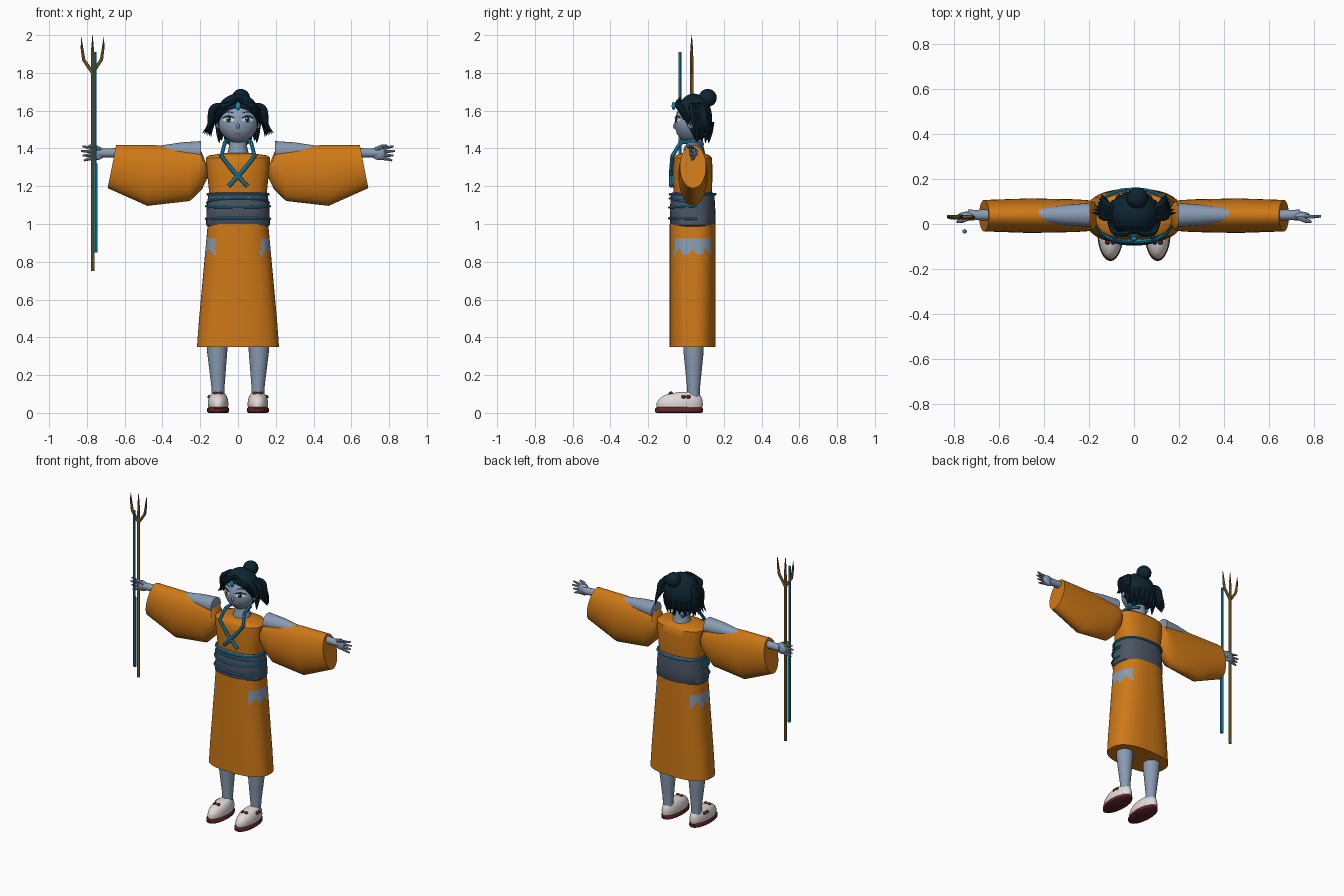
import bpy, bmesh, math
from mathutils import Vector

if "Cube" in bpy.data.objects:
    bpy.data.objects.remove(bpy.data.objects["Cube"])

PARTS = []


def material(name, r, g, b):
    m = bpy.data.materials.new(name)
    m.use_nodes = True
    m.diffuse_color = (r, g, b, 1)
    m.node_tree.nodes["Principled BSDF"].inputs["Base Color"].default_value = (r, g, b, 1)
    return m


orange = material("orange cloth", .62, .19, .008)
skin = material("blue grey skin", .25, .33, .45)
slate = material("slate sash", .07, .09, .125)
cyan = material("cyan cord", .015, .27, .48)
dark = material("dark teal hair", .004, .018, .03)
white = material("white", .75, .7, .68)
maroon = material("maroon", .11, .018, .018)
gold = material("old gold", .36, .2, .045)
pink = material("lip pink", .4, .12, .15)
brown = material("brown metal", .12, .06, .025)


def add(name, data, *mats):
    ob = bpy.data.objects.new(name, data)
    bpy.context.collection.objects.link(ob)
    for m in mats:
        data.materials.append(m)
    PARTS.append(ob)
    return ob


def from_bmesh(name, bm, *mats):
    bmesh.ops.recalc_face_normals(bm, faces=bm.faces)
    me = bpy.data.meshes.new(name)
    bm.to_mesh(me)
    bm.free()
    return add(name, me, *mats)


def loft(name, rings, *mats):
    """Skin a list of equal point rings and cap both ends."""
    bm = bmesh.new()
    rows = [[bm.verts.new(p) for p in ring] for ring in rings]
    for a, b in zip(rows, rows[1:]):
        for i in range(len(a)):
            bm.faces.new((a[i - 1], a[i], b[i], b[i - 1]))
    bm.faces.new(rows[0])
    bm.faces.new(rows[-1])
    return from_bmesh(name, bm, *mats)


def oval(z, rx, ry, cx=0, cy=.035, n=2.0, seg=32):
    """Horizontal superellipse ring."""
    pts = []
    for i in range(seg):
        c, s = math.cos(math.tau * i / seg), math.sin(math.tau * i / seg)
        pts.append(Vector((cx + rx * math.copysign(abs(c) ** (2 / n), c),
                           cy + ry * math.copysign(abs(s) ** (2 / n), s), z)))
    return pts


def blob(name, loc, radii, mat, shape=None, seg=24):
    bm = bmesh.new()
    bmesh.ops.create_uvsphere(bm, u_segments=seg, v_segments=seg // 2, radius=1)
    for v in bm.verts:
        k = shape(v.co.z) if shape else 1
        v.co = Vector((v.co.x * radii[0] * k, v.co.y * radii[1], v.co.z * radii[2])) + Vector(loc)
    return from_bmesh(name, bm, mat)


def tube(name, pts, radii, mat, curved=False, loop=False):
    """Round rod along a path; radii is one number or one per point."""
    cu = bpy.data.curves.new(name, "CURVE")
    cu.dimensions = "3D"
    cu.bevel_depth, cu.bevel_resolution = 1, 2
    cu.use_fill_caps, cu.resolution_u = True, 5
    sp = cu.splines.new("NURBS" if curved else "POLY")
    sp.points.add(len(pts) - 1)
    for i, p in enumerate(pts):
        sp.points[i].co = (*p, 1)
        sp.points[i].radius = radii[i] if isinstance(radii, (list, tuple)) else radii
    sp.use_cyclic_u = loop
    sp.use_endpoint_u, sp.order_u = True, 3
    return add(name, cu, mat)


# Skirt, with worn patches showing the hips
def skirt_width(z):
    pts = [(.35, .217), (.5, .206), (.75, .183), (1.0, .16)]
    for (z0, w0), (z1, w1) in zip(pts, pts[1:]):
        if z <= z1:
            return w0 + (w1 - w0) * (z - z0) / (z1 - z0)
    return w1


levels = [.35, .42, .5, .62, .75] + [.82 + .008 * i for i in range(14)] + [.96, 1.0]
skirt = loft("skirt", [oval(z, skirt_width(z), .122, n=2.5, seg=96) for z in levels], orange, skin)
for f in skirt.data.polygons:
    x, y, z = f.center
    if abs(x) > .12 and .875 - .04 * abs(math.sin((y - .035) * 45)) < z < .922:
        f.material_index = 1

# Torso and sash
loft("robe_top", [oval(z, rx, ry, n=2.6, seg=48) for z, rx, ry in
     ((1.14, .15, .1), (1.22, .158, .104), (1.3, .168, .105), (1.35, .17, .102),
      (1.363, .155, .09), (1.375, .07, .06))], orange)
loft("sash", [oval(z, rx, ry, n=2.4, seg=48) for z, rx, ry in
     ((.985, .16, .115), (.995, .169, .121), (1.08, .166, .12), (1.16, .157, .115),
      (1.168, .148, .105))], slate)
tube("sash_cord_top", oval(1.157, .161, .12, n=2.4, seg=40), .007, cyan, loop=True)
for name, z, rx, ry, tilt in (("upper", 1.135, .163, .122, -.2), ("middle", 1.088, .169, .124, .05),
                              ("low", 1.03, .171, .125, -.02)):
    arc = [p + Vector((0, 0, tilt * (p.y + .085))) for p in oval(z, rx, ry, n=2.4, seg=48)[23:]
           + oval(z, rx, ry, n=2.4, seg=48)[:2]]
    tube("sash_cord_" + name, arc, .006, cyan)

# Neck and crossed cords
loft("neck", [oval(z, r, r, cy=.045, seg=24) for z, r in
     ((1.33, .065), (1.38, .055), (1.42, .045), (1.48, .043))], skin)
for s, side in ((1, "left"), (-1, "right")):
    tube("neck_cord_" + side, [(s * .03, .09, 1.42), (s * .06, .03, 1.44), (s * .07, -.03, 1.43),
         (s * .088, -.072, 1.36), (s * .03, -.078, 1.285), (-s * .05, -.078, 1.2)], .011, cyan)

# Head
HEAD, HR = Vector((0, .03, 1.535)), Vector((.107, .09, .11))


def jaw(t):
    return 1 - .25 * max(0, -t) ** 2


def face_y(x, z):
    t = (z - HEAD.z) / HR.z
    return HEAD.y - HR.y * math.sqrt(max(0, 1 - t * t - (x / (HR.x * jaw(t))) ** 2))


blob("head", HEAD, HR, skin, jaw, 40)
blob("nose", (0, -.06, 1.518), (.008, .009, .014), skin, seg=12)


def face_plate(name, cx, cz, rx, rz, lift, mat, bend=0):
    """Thin oval laid on the face; bend arches it."""
    bm = bmesh.new()
    bmesh.ops.create_grid(bm, x_segments=8, y_segments=6, size=1)
    for v in bm.verts:
        u, w = v.co.x, v.co.y
        x = cx + rx * u * math.sqrt(1 - w * w / 2)
        z = cz + rz * w * math.sqrt(1 - u * u / 2) - bend * u * u
        v.co = (x, face_y(x, z) - lift, z)
    ob = from_bmesh(name, bm, mat)
    if sum(p.normal.y for p in ob.data.polygons) > 0:
        ob.data.flip_normals()


face_plate("mouth", 0, 1.478, .02, .005, .002, pink)
for s, side in ((1, "left"), (-1, "right")):
    face_plate("eye_white_" + side, s * .05, 1.553, .03, .014, .002, white)
    face_plate("iris_" + side, s * .05, 1.554, .012, .014, .004, dark)
    face_plate("eye_glint_" + side, s * .05 - .004, 1.559, .004, .004, .006, white)
    face_plate("upper_lash_" + side, s * .051, 1.571, .034, .005, .005, dark, .009)
    face_plate("lower_lash_" + side, s * .05, 1.539, .02, .0015, .004, dark, -.003)
    face_plate("brow_" + side, s * .05, 1.594, .03, .003, .003, dark, .006)
    blob("ear_" + side, (s * .106, .025, 1.53), (.012, .017, .027), skin, seg=12)

# Hair cap cut away at the face
bm = bmesh.new()
bmesh.ops.create_uvsphere(bm, u_segments=40, v_segments=24, radius=1)
for v in bm.verts:
    v.co = Vector((v.co.x * .119, .042 + v.co.y * .096, 1.562 + v.co.z * .128))
bmesh.ops.bisect_plane(bm, geom=bm.verts[:] + bm.edges[:] + bm.faces[:], plane_co=(0, .045, 1.45),
                       plane_no=(0, -.15, -.08), clear_outer=True)
cap = from_bmesh("hair_cap", bm, dark)
mod = cap.modifiers.new("thickness", "SOLIDIFY")
mod.thickness = .008
blob("hair_bun", (.015, .115, 1.668), (.048, .048, .047), dark)
tube("bun_base", [(.01, .07, 1.64), (.015, .1, 1.66)], .035, dark)

# Fringe, side locks and nape wisps
for s, side in ((1, "left"), (-1, "right")):
    for i in range(4):
        tube(f"fringe_{side}_{i}", [(s * .004, -.03, 1.665 - .006 * i), (s * (.05 + .01 * i), -.054, 1.635),
             (s * (.09 + .005 * i), -.03 + .008 * i, 1.605), (s * (.108 + .004 * i), -.01 + .012 * i, 1.55 - .01 * i)],
             [.008, .015, .012, .002], dark, curved=True)
    for i in range(6):
        d = i / 5
        tube(f"side_lock_{side}_{i}", [(s * .095, .03 + .04 * d, 1.63), (s * (.137 - .01 * d), .03 + .06 * d, 1.625),
             (s * (.145 - .015 * d), .04 + .06 * d, 1.55), (s * (.15 - .01 * d), .045 + .07 * d, 1.52),
             (s * (.188 - .045 * d), .05 + .08 * d, 1.482 - .02 * d)],
             [.012, .019, .018, .011, .001], dark, curved=True)
for i in range(9):
    a = math.pi * (i + .5) / 9
    c, w = math.cos(a), math.sin(a)
    tube(f"nape_wisp_{i}", [(c * .1, .05 + w * .08, 1.54), (c * .106, .045 + w * .082, 1.48),
         (c * .1, .045 + w * .075, 1.43 + .012 * (i % 2))], [.02, .017, .002], dark, curved=True)
blob("forehead_gem", (0, -.066, 1.625), (.014, .01, .022), cyan, seg=16)

# Arms, hands and sleeves
for s, side in ((1, "left"), (-1, "right")):
    arm = []
    for x, z, r in ((.195, 1.385, .054), (.3, 1.386, .046), (.4, 1.383, .034), (.6, 1.378, .027),
                    (.7, 1.376, .023), (.74, 1.376, .024)):
        arm.append([(s * x, .04 + r * math.cos(a), z + r * math.sin(a))
                    for a in (math.tau * i / 24 for i in range(24))])
    loft("arm_" + side, arm, skin)
    blob("palm_" + side, (s * .745, .037, 1.375), (.04, .018, .036), skin)
    for i in range(4):
        z = 1.398 - .016 * i
        tube(f"finger_{side}_{i}", [(s * .755, .037, z), (s * .79, .032, z + .004 * (1.5 - i)),
             (s * (.832 - .008 * abs(i - 1)), .034, z + .009 * (1.5 - i))], [.01, .0085, .005], skin)
    tube("thumb_" + side, [(s * .73, .03, 1.395), (s * .765, .015, 1.412), (s * .79, .01, 1.415)],
         [.012, .01, .006], skin)
    sleeve = []
    for xt, zt, xb, zb, w in ((.19, 1.375, .157, 1.29, .045), (.2, 1.392, .163, 1.24, .062),
                              (.22, 1.4, .19, 1.185, .069), (.27, 1.408, .254, 1.122, .073),
                              (.45, 1.418, .48, 1.096, .077), (.645, 1.418, .69, 1.19, .07),
                              (.65, 1.395, .684, 1.215, .055)):
        mid, half = Vector((xt + xb, 0, zt + zb)) / 2, Vector((xt - xb, 0, zt - zb)) / 2
        ring = []
        for i in range(32):
            p = mid + half * math.cos(math.tau * i / 32)
            ring.append((s * p.x, .037 + w * math.sin(math.tau * i / 32), p.z))
        sleeve.append(ring)
    loft("sleeve_" + side, sleeve, orange)

    # Legs and slippers
    loft("leg_" + side, [oval(z, r, r, s * cx, .04, seg=24) for z, r, cx in
         ((.07, .034, .105), (.13, .034, .106), (.22, .043, .108), (.32, .053, .11), (.45, .056, .11))], skin)
    loft("sole_" + side, [oval(z, rx, ry, s * .105, -.037, seg=36) for z, rx, ry in
         ((0, .05, .118), (.006, .058, .128), (.022, .058, .128), (.03, .052, .12))], maroon)
    loft("slipper_" + side, [oval(z, rx, ry, s * .105, cy, seg=32) for z, rx, ry, cy in
         ((.022, .05, .118, -.034), (.045, .055, .124, -.034), (.07, .052, .116, -.03),
          (.09, .045, .1, -.022), (.102, .036, .08, -.012), (.11, .024, .045, .01))], white)
    for j, (y, z) in enumerate(((-.08, .103), (.0, .085))):
        for k in (-1, 1):
            blob(f"slipper_bow_{side}_{j}_{k}", (s * (.105 + .045 * j) + k * .013 * (1 - j), y + k * .013 * j, z),
                 (.012, .012, .01), maroon, seg=12)

# Trident and thin staff
TX, TY = -.77, .03
tube("trident_shaft", [(TX, TY, .75), (TX, TY, 1.83)], .009, gold)
tube("trident_middle_prong", [(TX, TY, 1.82), (TX, TY, 1.9), (TX, TY, 1.93)], [.009, .008, .007], gold)
tube("trident_middle_tip", [(TX, TY, 1.93), (TX, TY, 2.0)], [.007, .001], brown)
for s, side in ((1, "left"), (-1, "right")):
    tube("trident_prong_" + side, [(TX, TY, 1.8), (TX + s * .047, TY, 1.87), (TX + s * .056, TY, 1.93)],
         [.009, .009, .007], gold)
    tube("trident_tip_" + side, [(TX + s * .056, TY, 1.93), (TX + s * .06, TY, 1.99)], [.007, .001], brown)
tube("staff_upper", [(-.757, -.033, 1.3), (-.757, -.033, 1.91)], .008, cyan)
tube("staff_lower", [(-.754, -.033, .85), (-.754, -.033, 1.32)], .01, cyan)

# Turn the rods into meshes and smooth everything
bpy.ops.object.select_all(action="DESELECT")
for ob in PARTS:
    ob.select_set(True)
bpy.context.view_layer.objects.active = PARTS[0]
bpy.ops.object.convert(target="MESH")
bpy.ops.object.shade_smooth_by_angle(angle=math.radians(40))
